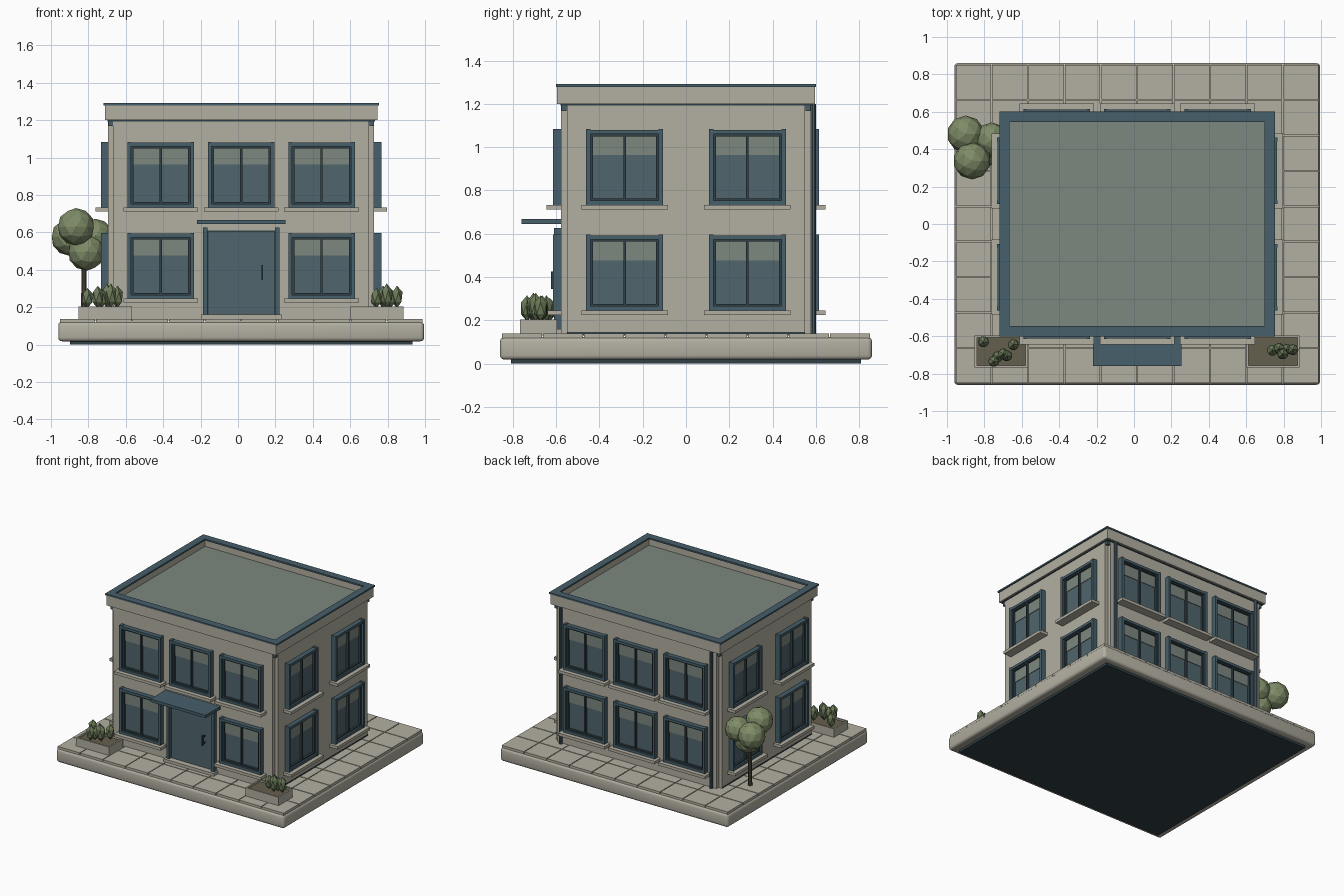
import bpy, bmesh, math
from mathutils import Matrix, Vector

if "Cube" in bpy.data.objects:
    bpy.data.objects.remove(bpy.data.objects["Cube"])


def material(name, r, g, b):
    m = bpy.data.materials.new(name)
    m.use_nodes = True
    m.diffuse_color = (r, g, b, 1)
    m.node_tree.nodes["Principled BSDF"].inputs["Base Color"].default_value = (r, g, b, 1)
    return m


STONE = material("warm stone", 0.45, 0.43, 0.36)
TRIM = material("slate blue trim", 0.062, 0.115, 0.145)
DARK = material("dark slate", 0.03, 0.052, 0.062)
GLASS = material("blue grey glass", 0.08, 0.13, 0.152)
PALE = material("grey green roof and blinds", 0.205, 0.243, 0.215)
LEAF = material("leaf green", 0.21, 0.26, 0.135)
SHRUB = material("shrub green", 0.15, 0.20, 0.10)
BARK = material("bark brown", 0.07, 0.06, 0.04)
SOIL = material("soil", 0.13, 0.115, 0.075)

CX = 0.017                 # middle of the plot and building
WX, WY = 0.711, 0.577      # half size of the walls
GROUND = 0.138             # top of the paving


def add_box(bm, x, y, z, mat=0):
    """Box from (low, high) pairs."""
    lo, hi = Vector((x[0], y[0], z[0])), Vector((x[1], y[1], z[1]))
    m = Matrix.Translation((lo + hi) / 2) @ Matrix.Diagonal((*(hi - lo), 1))
    verts = bmesh.ops.create_cube(bm, size=1, matrix=m)["verts"]
    for f in {f for v in verts for f in v.link_faces}:
        f.material_index = mat


def finish(bm, name, *mats):
    me = bpy.data.meshes.new(name)
    bm.to_mesh(me)
    bm.free()
    for m in mats:
        me.materials.append(m)
    ob = bpy.data.objects.new(name, me)
    bpy.context.collection.objects.link(ob)
    return ob


def box(name, x, y, z, mat, bevel=0, segments=1):
    bm = bmesh.new()
    add_box(bm, x, y, z)
    if bevel:
        bmesh.ops.bevel(bm, geom=bm.edges[:], offset=bevel, segments=segments,
                        profile=0.5, affect="EDGES")
    return finish(bm, name, mat)


def around(half, centre=CX):
    return (centre - half, centre + half)


def tray(name, x, y, z, rim, depth, outer, inner):
    """Box with a sunken top in a second colour."""
    bm = bmesh.new()
    add_box(bm, x, y, z)
    bm.normal_update()
    top = max(bm.faces, key=lambda f: f.normal.z)
    bmesh.ops.inset_region(bm, faces=[top], thickness=rim)
    step = bmesh.ops.extrude_face_region(bm, geom=[top])["geom"]
    floor = [g for g in step if isinstance(g, bmesh.types.BMFace)][0]
    bmesh.ops.translate(bm, vec=(0, 0, -depth), verts=floor.verts[:])
    floor.material_index = 1
    if top.is_valid:
        bmesh.ops.delete(bm, geom=[top], context="FACES_ONLY")
    bmesh.ops.recalc_face_normals(bm, faces=bm.faces[:])
    return finish(bm, name, outer, inner)


def cylinder(name, x, y, z0, z1, r0, r1, mat, sides=10):
    bm = bmesh.new()
    bmesh.ops.create_cone(bm, cap_ends=True, segments=sides, radius1=r0, radius2=r1,
                          depth=z1 - z0, matrix=Matrix.Translation((x, y, (z0 + z1) / 2)))
    return finish(bm, name, mat)


def blob(name, pos, scale, detail, mat):
    bm = bmesh.new()
    bmesh.ops.create_icosphere(bm, subdivisions=detail, radius=1,
                               matrix=Matrix.Translation(pos) @ Matrix.Diagonal((*scale, 1)))
    return finish(bm, name, mat)


# Base slab and paving
box("underside_plate", around(0.915), (-0.81, 0.81), (0, 0.03), DARK)
slab = box("base_slab", around(0.978), (-0.86, 0.86), (0.018, 0.122), STONE, 0.02, 3)
bm = bmesh.new()
cols, rows, gap = 10, 9, 0.003
tw, th = 1.945 / cols, 1.705 / rows
for i in range(cols):
    for j in range(rows):
        x, y = CX - 0.9725 + i * tw, -0.8525 + j * th
        add_box(bm, (x + gap, x + tw - gap), (y + gap, y + th - gap), (0.115, GROUND))
finish(bm, "paving_tiles", STONE)

# Walls as crossing blocks that leave notched corners
bm = bmesh.new()
add_box(bm, around(WX - 0.027), (-WY, WY), (0.13, 1.205))
add_box(bm, around(WX), (0.027 - WY, WY - 0.027), (0.13, 1.205))
finish(bm, "walls", STONE)
box("wall_base_strip", around(WX + 0.002), (-0.549, 0.549), (0.13, 0.146), DARK)
box("shadow_gap", around(WX + 0.004), (-WY - 0.004, WY + 0.004), (1.193, 1.201), DARK)

# Flat roof with parapet and coping
tray("parapet_and_roof", around(0.728), (-0.597, 0.597), (1.2, 1.281), 0.046, 0.058, STONE, PALE)
bm = bmesh.new()
for s in (-1, 1):
    add_box(bm, around(0.737), sorted((s * 0.546, s * 0.602)), (1.279, 1.291))
    add_box(bm, sorted((CX + s * 0.682, CX + s * 0.737)), (-0.546, 0.546), (1.279, 1.291))
finish(bm, "coping", TRIM)

# Corner brackets and rear downpipes
for sx, side in ((-1, "right"), (1, "left")):
    for sy, end in ((-1, "front"), (1, "back")):
        x, y = CX + sx * (WX - 0.013), sy * (WY - 0.013)
        box(f"{end}_{side}_bracket", (x - 0.012, x + 0.012), (y - 0.012, y + 0.012),
            (1.168, 1.195), TRIM)
    cylinder(f"{side}_downpipe", CX + sx * 0.645, 0.589, 0.135, 1.2, 0.013, 0.013, TRIM)


def window(name, along, z, turn, wall):
    """Window in a wall facing -y, then turned about the building's middle."""
    w, h, bar = 0.178, 0.347, 0.02
    i = w - bar
    bm = bmesh.new()

    def part(u, out, v, mat):
        add_box(bm, (along + u[0], along + u[1]), (-wall - out, -wall + 0.01),
                (z + v[0], z + v[1]), mat)

    for s in (-1, 1):
        part(sorted((s * i, s * w)), 0.038, (0, h + 0.004), 0)
        part(sorted((s * (i - 0.012), s * i)), 0.024, (bar, h - bar), 1)
    for v in ((0, bar), (h - bar, h)):
        part((-i, i), 0.036, v, 0)
    for v in ((bar, bar + 0.01), (h - bar - 0.01, h - bar)):
        part((0.012 - i, i - 0.012), 0.023, v, 1)
    part((-0.006, 0.006), 0.024, (bar + 0.01, h - bar - 0.01), 1)
    part((-i, i), 0.006, (bar, h - bar), 2)
    part((-i, i), 0.01, (0.23, h - bar), 3)
    part((-0.2, 0.2), 0.068, (-0.022, 0), 4)
    bm.transform(Matrix.Translation((CX, 0, 0)) @ Matrix.Rotation(turn, 4, "Z"))
    finish(bm, name, TRIM, DARK, GLASS, PALE, STONE)


walls = (("front", 0, WY, (-0.43, 0, 0.43)), ("left", 1, WX, (-0.284, 0.284)),
         ("back", 2, WY, (-0.43, 0, 0.43)), ("right", 3, WX, (-0.284, 0.284)))
for side, quarter, dist, places in walls:
    for floor, z in (("lower", 0.246), ("upper", 0.733)):
        for n, u in enumerate(places):
            if (side, floor, u) != ("front", "lower", 0):
                window(f"{side}_{floor}_window_{n + 1}", u, z, quarter * math.pi / 2, dist)

# Entrance
box("door", around(0.176), (-0.587, -0.57), (0.158, 0.602), GLASS)
box("door_surround", around(0.188), (-0.582, -0.57), (0.15, 0.61), DARK)
for s, side in ((-1, "right"), (1, "left")):
    box(f"door_post_{side}", around(0.012, CX + s * 0.192), (-0.61, -0.57), (0.15, 0.626), TRIM)
box("threshold", around(0.216), (-0.63, -0.57), (0.135, 0.16), STONE)
box("door_handle", (0.126, 0.134), (-0.625, -0.613), (0.345, 0.425), DARK)
for z in (0.36, 0.41):
    box("handle_mount", (0.127, 0.133), (-0.615, -0.58), (z - 0.004, z + 0.004), DARK)
box("entrance_canopy", around(0.237), (-0.76, -0.57), (0.645, 0.667), TRIM)

# Planters and shrubs
for side, x in (("right", (-0.852, -0.568)), ("left", (0.602, 0.886))):
    tray(f"{side}_planter", x, (-0.768, -0.596), (0.13, 0.203), 0.016, 0.012, STONE, SOIL)
shrubs = ((-0.805, -0.63), (-0.645, -0.645), (-0.70, -0.695), (-0.73, -0.71), (-0.75, -0.735),
          (-0.68, -0.705), (0.74, -0.675), (0.775, -0.665), (0.795, -0.695),
          (0.815, -0.67), (0.85, -0.672))
for n, (x, y) in enumerate(shrubs):
    tall = 0.06 + 0.006 * (n % 3 - 1)
    blob(f"shrub_{n + 1}", (x, y, 0.195 + tall), (0.033, 0.033, tall), 1, SHRUB)

# Tree
cylinder("tree_trunk", -0.824, 0.39, 0.13, 0.5, 0.016, 0.012, BARK, 7)
crowns = ((-0.9, 0.48, 0.575, 0.1), (-0.866, 0.338, 0.63, 0.1),
          (-0.81, 0.40, 0.495, 0.1), (-0.762, 0.45, 0.58, 0.093))
for n, (x, y, z, r) in enumerate(crowns):
    blob(f"tree_crown_{n + 1}", (x, y, z), (r, r, r), 2, LEAF)

# Soft edge on the slab
bpy.context.view_layer.objects.active = slab
slab.select_set(True)
bpy.ops.object.shade_smooth_by_angle()
